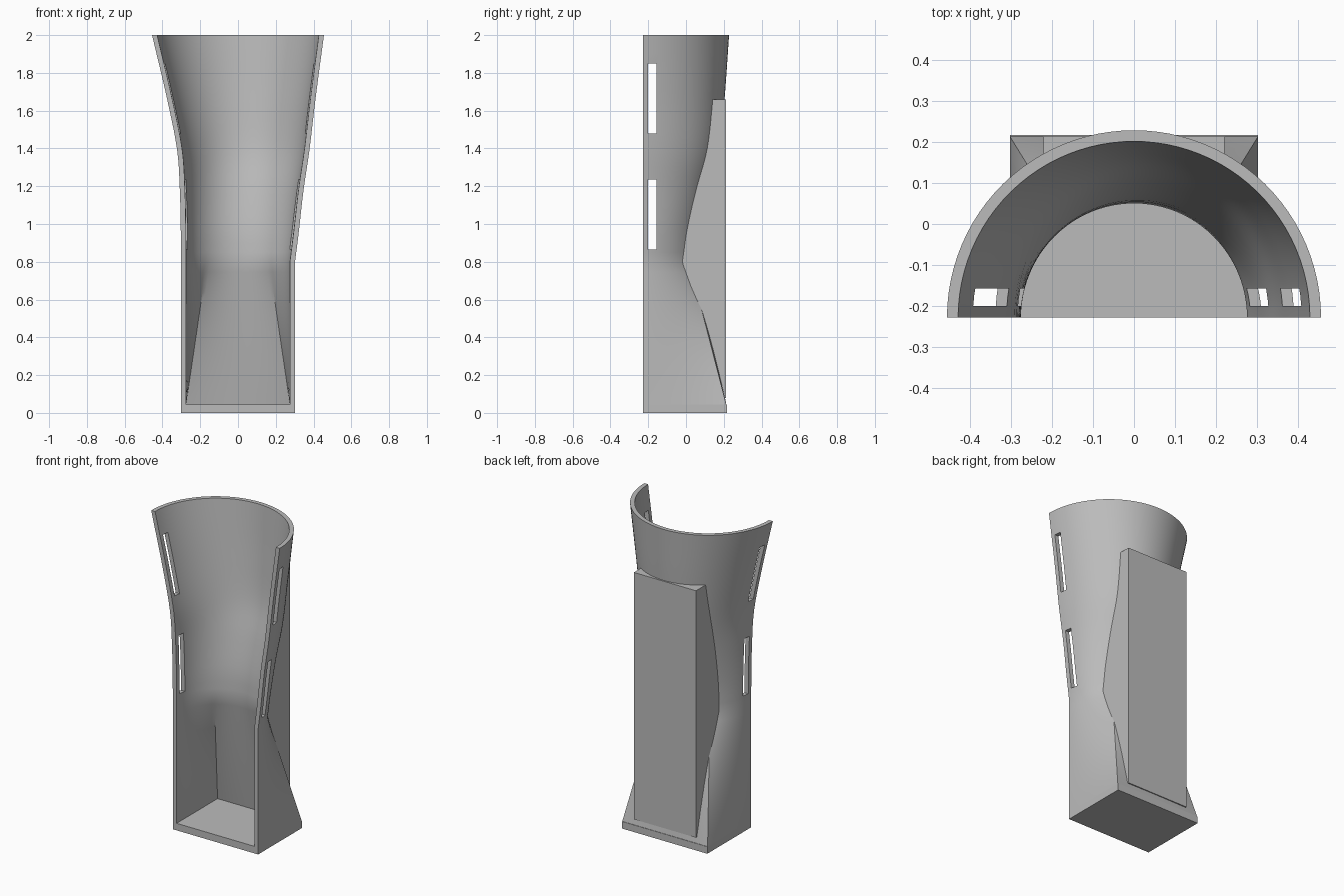
import bpy, bmesh
from math import sin, cos, pi
from mathutils import Vector

if "Cube" in bpy.data.objects:
    bpy.data.objects.remove(bpy.data.objects["Cube"], do_unlink=True)

grey = bpy.data.materials.new("plain grey")
grey.use_nodes = True
grey.diffuse_color = (0.5, 0.5, 0.5, 1)
grey.node_tree.nodes["Principled BSDF"].inputs["Base Color"].default_value = (0.5, 0.5, 0.5, 1)

FRONT, BACK = -0.228, 0.213      # open front plane and flat back plane
FLOOR, WAIST, TOP = 0.045, 0.8, 2.0
HALF, WALL = 0.302, 0.027
CORNER = 0.296 * pi              # arc angle reached by each box corner
SIDE, REAR = 14, 20              # segments along each side and the back

# height, left reach, right reach (as seen from the front), depth
KEYS = [(0.8, 0.302, 0.302, 0.305), (0.96, 0.303, 0.322, 0.314),
        (1.18, 0.308, 0.347, 0.356), (1.39, 0.322, 0.378, 0.405),
        (1.66, 0.375, 0.41, 0.432), (2.0, 0.455, 0.455, 0.456)]


def slope(i, k):
    a, b = KEYS[max(i - 1, 0)], KEYS[min(i + 1, len(KEYS) - 1)]
    return (b[k] - a[k]) / (b[0] - a[0])


def profile(z, k):
    """Smooth interpolation through the key sections."""
    z = min(max(z, WAIST), TOP)
    i = max(j for j in range(len(KEYS) - 1) if KEYS[j][0] <= z)
    h = KEYS[i + 1][0] - KEYS[i][0]
    t = (z - KEYS[i][0]) / h
    return (KEYS[i][k] * (1 + 2 * t) * (1 - t) ** 2 + KEYS[i + 1][k] * t * t * (3 - 2 * t)
            + h * t * (1 - t) * (slope(i, k) * (1 - t) - slope(i + 1, k) * t))


def section(z, inset):
    """Box section at the floor, blending to a half ellipse above the waist."""
    left, right, depth = (profile(z, k) - inset for k in (1, 2, 3))
    centre, radius = (right - left) / 2, (right + left) / 2
    w, back = HALF - inset, BACK - inset
    blend = min((z - FLOOR) / (WAIST - FLOOR), 1)
    points = []
    for i in range(2 * SIDE + REAR + 1):
        if i <= SIDE:
            s = i / SIDE
            angle, box = s * CORNER, Vector((w, FRONT + s * (back - FRONT), z))
        elif i <= SIDE + REAR:
            s = (i - SIDE) / REAR
            angle, box = CORNER + s * (pi - 2 * CORNER), Vector((w - 2 * w * s, back, z))
        else:
            s = (2 * SIDE + REAR - i) / SIDE
            angle, box = pi - s * CORNER, Vector((-w, FRONT + s * (back - FRONT), z))
        arc = Vector((centre + radius * cos(angle), FRONT + depth * sin(angle), z))
        points.append(box.lerp(arc, blend))
    return points


def finish(name, bm):
    bmesh.ops.recalc_face_normals(bm, faces=bm.faces)
    mesh = bpy.data.meshes.new(name)
    bm.to_mesh(mesh)
    bm.free()
    mesh.materials.append(grey)
    obj = bpy.data.objects.new(name, mesh)
    bpy.context.collection.objects.link(obj)
    return obj


def loft(name, loops):
    bm = bmesh.new()
    rows = [[bm.verts.new(p) for p in loop] for loop in loops]
    n = len(rows[0])
    for a, b in zip(rows, rows[1:]):
        for i in range(n):
            j = (i + 1) % n
            bm.faces.new((a[i], a[j], b[j], b[i]))
    # end caps: strips joining mirrored points of the loop
    for row in (rows[0], rows[-1]):
        for i in range(n // 2 - 1):
            bm.faces.new((row[i], row[i + 1], row[n - 2 - i], row[n - 1 - i]))
        if n % 2:
            m = n // 2
            bm.faces.new((row[m - 1], row[m], row[m + 1]))
    return finish(name, bm)


def box(name, low, high):
    bm = bmesh.new()
    bmesh.ops.create_cube(bm, size=1)
    low, high = Vector(low), Vector(high)
    for v in bm.verts:
        v.co = (low + high) / 2 + v.co * (high - low)
    return finish(name, bm)


def select(obj):
    bpy.ops.object.select_all(action="DESELECT")
    obj.select_set(True)
    bpy.context.view_layer.objects.active = obj


def cut(obj, cutter):
    mod = obj.modifiers.new("cut", "BOOLEAN")
    mod.operation, mod.solver, mod.object = "DIFFERENCE", "EXACT", cutter
    select(obj)
    bpy.ops.object.modifier_apply(modifier=mod.name)
    bpy.data.objects.remove(cutter, do_unlink=True)


def smooth(obj):
    select(obj)
    bpy.ops.object.shade_smooth_by_angle(angle=pi / 6)


heights = [FLOOR + (WAIST - FLOOR) * i / 14 for i in range(14)]
heights += [WAIST + (TOP - WAIST) * i / 24 for i in range(25)]

# Curved half shell with an open front
shell = loft("half_shell", [section(z, 0) + section(z, WALL)[::-1] for z in heights])

# Strap slots through both side walls
for z in (0.865, 1.48):
    cut(shell, box("slot_cutter", (-1, -0.2, z), (1, -0.157, z + 0.37)))
smooth(shell)

# Solid floor slab
box("base_plate", (-HALF, FRONT, 0), (HALF, BACK + 0.003, FLOOR))

# Flat backed block, hollowed to sit against the shell
block = box("back_block", (-0.22, FRONT + 0.1, 0.08), (0.22, BACK, 1.66))
cut(block, loft("shell_cutter", [section(z, 0.004) for z in heights]))
smooth(block)
